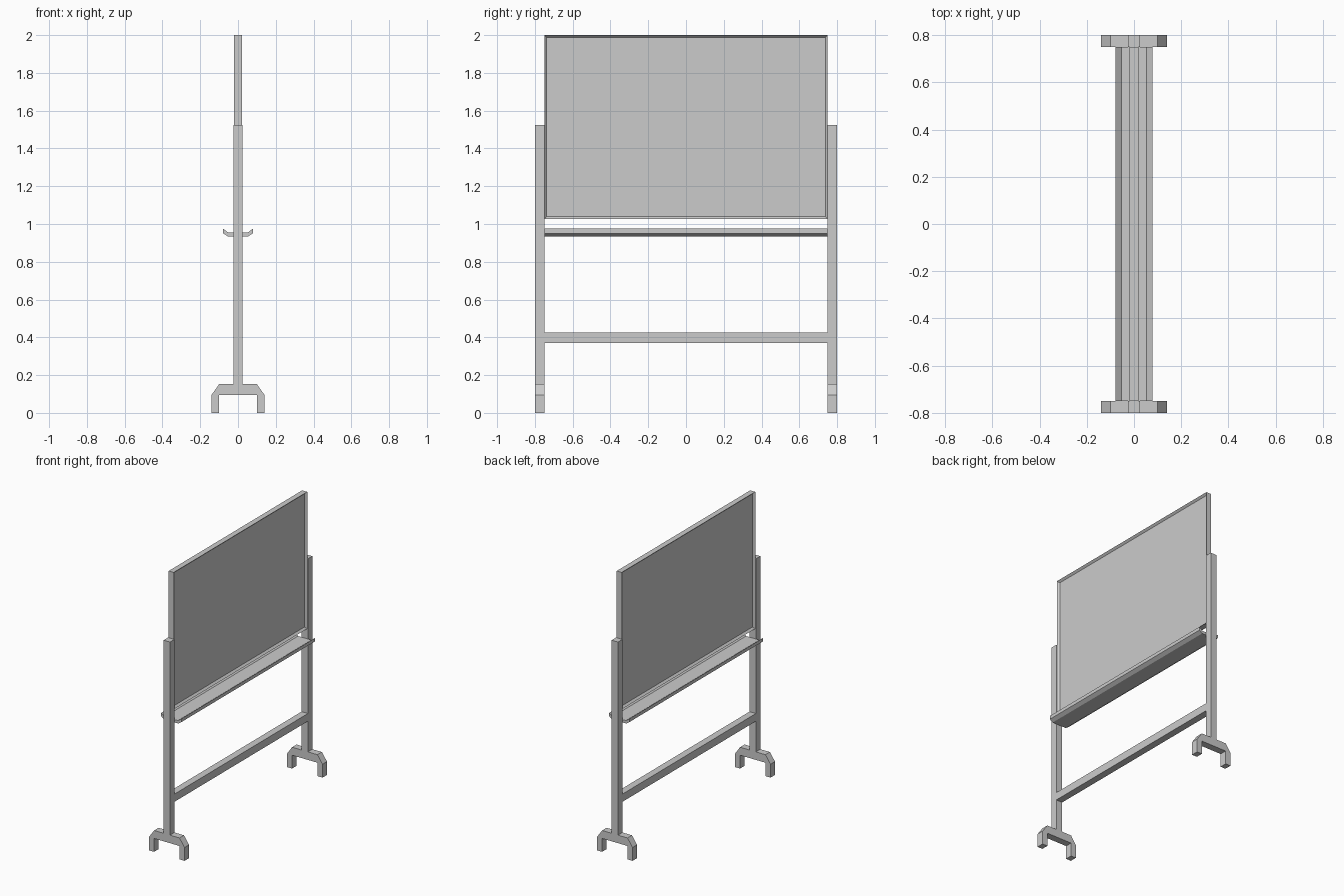
import bpy, bmesh
from mathutils import Vector

if "Cube" in bpy.data.objects:
    bpy.data.objects.remove(bpy.data.objects["Cube"])


def finish(name, bm):
    bmesh.ops.recalc_face_normals(bm, faces=bm.faces)
    mesh = bpy.data.meshes.new(name)
    bm.to_mesh(mesh)
    bm.free()
    obj = bpy.data.objects.new(name, mesh)
    bpy.context.collection.objects.link(obj)
    return obj


def box_bm(lo, hi):
    bm = bmesh.new()
    bmesh.ops.create_cube(bm, size=1)
    for v in bm.verts:
        v.co = Vector([(a + b) / 2 + c * (b - a) for a, b, c in zip(lo, hi, v.co)])
    return bm


def extrude_profile(name, half, y0, y1):
    """Extrude an x-symmetric profile (right half given as x, z) along y."""
    profile = half + [(-x, z) for x, z in reversed(half)]
    bm = bmesh.new()
    face = bm.faces.new([bm.verts.new((x, y0, z)) for x, z in profile])
    ext = bmesh.ops.extrude_face_region(bm, geom=[face])
    moved = [g for g in ext["geom"] if isinstance(g, bmesh.types.BMVert)]
    bmesh.ops.translate(bm, verts=moved, vec=(0, y1 - y0, 0))
    return finish(name, bm)


# Double-sided board with bevelled, recessed panels
bm = box_bm((-0.02, -0.75, 1.027), (0.02, 0.75, 2.0))
bm.normal_update()
for f in [f for f in bm.faces if abs(f.normal.x) > 0.9]:
    bmesh.ops.inset_region(bm, faces=[f], thickness=0.018, depth=-0.014)
finish("board", bm)

# Posts and forked feet on both sides
foot_half = [(0.10, 0), (0.14, 0), (0.14, 0.095), (0.10, 0.152)]
inner_half = [(0.10, 0.095)]
foot_half = foot_half + [(-x, z) for x, z in reversed(foot_half)] + \
    [(-0.10, 0.095), (0.10, 0.095)]
for side, y0, y1 in (("left", -0.8, -0.75), ("right", 0.75, 0.8)):
    finish(side + "_post", box_bm((-0.025, y0, 0.152), (0.025, y1, 1.525)))
    bm = bmesh.new()
    face = bm.faces.new([bm.verts.new((x, y0, z)) for x, z in foot_half])
    ext = bmesh.ops.extrude_face_region(bm, geom=[face])
    moved = [g for g in ext["geom"] if isinstance(g, bmesh.types.BMVert)]
    bmesh.ops.translate(bm, verts=moved, vec=(0, y1 - y0, 0))
    finish(side + "_foot", bm)

# Lower crossbar
finish("crossbar", box_bm((-0.025, -0.75, 0.37), (0.025, 0.75, 0.425)))

# Pen tray with upturned lips: underside to lip, then back along the top
under = [(0.055, 0.935), (0.079, 0.951), (0.079, 0.975), (0.052, 0.955)]
extrude_profile("pen_tray", under, -0.75, 0.75)
